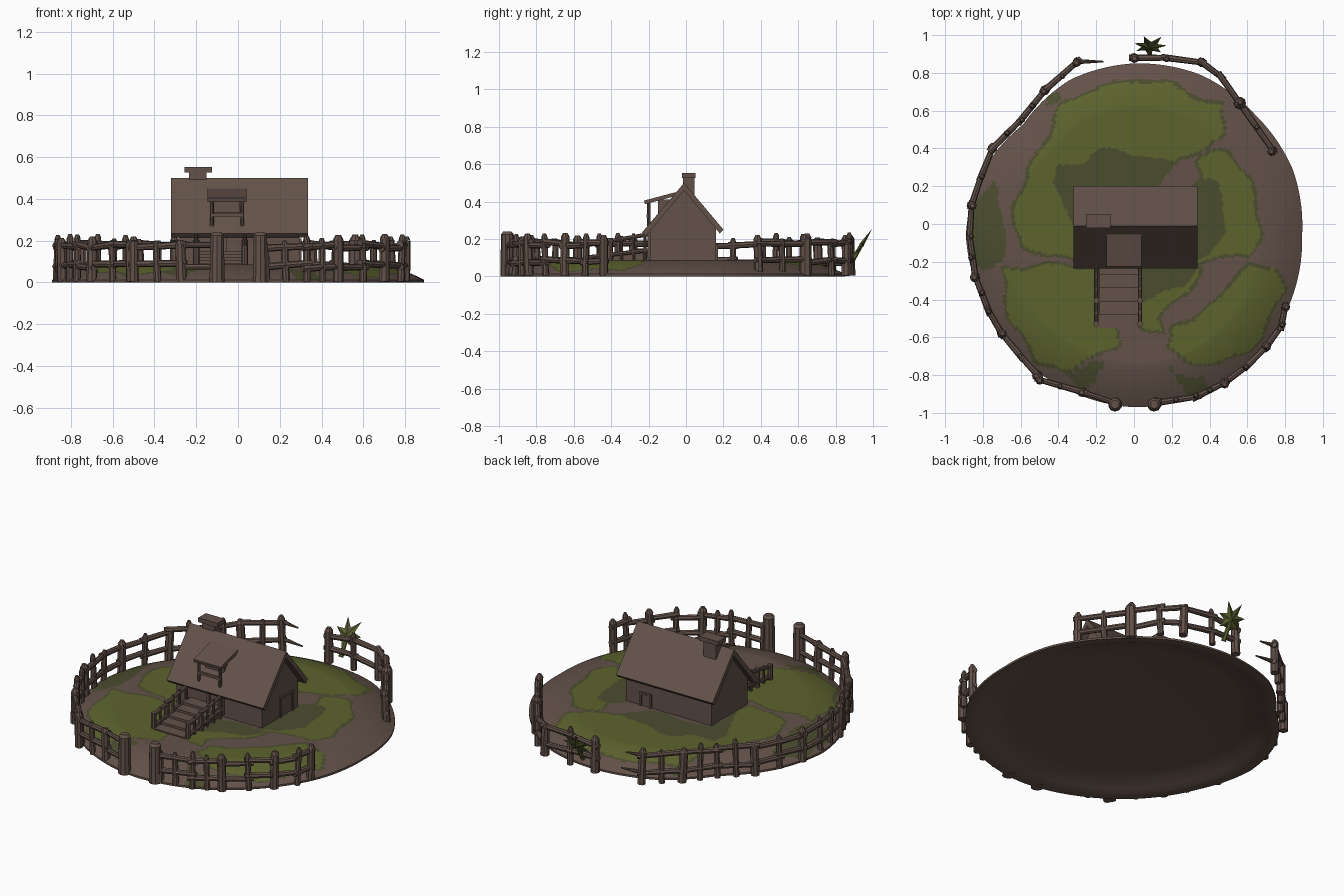
import bpy, bmesh, math, random
from mathutils import Vector, Matrix

if "Cube" in bpy.data.objects:
    bpy.data.objects.remove(bpy.data.objects["Cube"])
random.seed(4)

def material(name, col):
    m = bpy.data.materials.new(name)
    m.diffuse_color = (*col, 1)
    m.use_nodes = True
    m.node_tree.nodes["Principled BSDF"].inputs["Base Color"].default_value = m.diffuse_color
    return m
BROWN = material("earth brown", (0.125, 0.083, 0.067))
GREEN = material("grass green", (0.108, 0.125, 0.027))
DARK = material("dark grass", (0.070, 0.073, 0.028))

def finish(name, bm, mats, angle=35):
    bmesh.ops.recalc_face_normals(bm, faces=bm.faces)
    me = bpy.data.meshes.new(name)
    bm.to_mesh(me)
    bm.free()
    ob = bpy.data.objects.new(name, me)
    bpy.context.collection.objects.link(ob)
    for m in mats:
        me.materials.append(m)
    for o in bpy.context.selected_objects:
        o.select_set(False)
    ob.select_set(True)
    bpy.context.view_layer.objects.active = ob
    bpy.ops.object.shade_smooth_by_angle(angle=math.radians(angle))
    return ob

def box(bm, lo, hi, tilt=0):
    lo, hi = Vector(lo), Vector(hi)
    m = Matrix.Translation((lo + hi) / 2) @ Matrix.Rotation(tilt, 4, 'X') @ Matrix.Diagonal((*(hi - lo), 1))
    bmesh.ops.create_cube(bm, size=1, matrix=m)

def tube(bm, p, q, r1, r2=None, seg=8):
    p, q = Vector(p), Vector(q)
    d = q - p
    m = Matrix.Translation((p + q) / 2) @ d.to_track_quat('Z', 'Y').to_matrix().to_4x4()
    bmesh.ops.create_cone(bm, cap_ends=True, segments=seg, radius1=r1, radius2=r1 if r2 is None else r2,
                          depth=d.length, matrix=m)

def prism(bm, profile, x0, x1):
    f = bm.faces.new([bm.verts.new((x0, y, z)) for y, z in profile])
    ext = bmesh.ops.extrude_face_region(bm, geom=[f])['geom']
    bmesh.ops.translate(bm, verts=[v for v in ext if isinstance(v, bmesh.types.BMVert)], vec=(x1 - x0, 0, 0))

# ---- ground mound (a domed sheet), grass painted by outline ----
RADII = [.89, .91, .905, .92, .91, .89, .83, .87, .89, .87, .88, .89, .91, .91, .9, .9]
def rim(a):
    t = a / (2 * math.pi) * 16
    i, f = int(t), t - int(t)
    return RADII[i % 16] * (1 - f) + RADII[(i + 1) % 16] * f

def height(k):
    s = max(0, min(1, (1 - k) / 0.25))
    return 0.012 + 0.075 * s * (1.6 - 0.6 * s)

grass = [
    [(-.63, 0), (-.62, .12), (-.55, .3), (-.45, .45), (-.38, .62), (-.25, .7), (0, .76), (.2, .73), (.35, .66),
     (.47, .62), (.46, .47), (.38, .41), (.25, .35), (.1, .2), (-.3, .2), (-.3, -.17), (-.45, -.17), (-.6, -.1)],
    [(.35, .35), (.42, .38), (.5, .37), (.6, .25), (.65, .1), (.66, -.05), (.62, -.15), (.45, -.18), (.3, -.2),
     (.3, .2), (.36, .25)],
    [(-.68, -.25), (-.5, -.22), (-.3, -.23), (-.1, -.23), (-.1, -.66), (-.25, -.7), (-.34, -.78), (-.5, -.73),
     (-.58, -.6), (-.65, -.5), (-.68, -.4)],
    [(.0, -.23), (.36, -.23), (.27, -.35), (.13, -.5), (.15, -.58), (.06, -.55), (.0, -.5)],
    [(.62, -.21), (.75, -.25), (.79, -.35), (.72, -.5), (.62, -.65), (.45, -.74), (.3, -.72), (.18, -.66),
     (.2, -.56), (.33, -.5), (.45, -.4), (.55, -.28)]]
shade = [
    [(-.44, .2), (-.4, .3), (-.26, .33), (-.18, .4), (-.04, .38), (.08, .36), (.22, .32), (.1, .1), (-.25, .1),
     (-.3, -.1), (-.34, .06)],
    [(.3, .26), (.42, .23), (.48, .1), (.48, -.05), (.4, -.16), (.3, -.2)],
    [(0, -.2), (.34, -.23), (.25, -.33), (.12, -.38), (0, -.42)]]
patches = [
    [(-.85, .1), (-.75, .23), (-.69, .03), (-.68, -.22), (-.8, -.25), (-.87, -.1)],
    [(.18, -.74), (.24, -.8), (.36, -.8), (.38, -.87), (.27, -.92)],
    [(-.45, .62), (-.4, .62), (-.38, .66), (-.41, .69), (-.46, .67)],
    [(-.34, -.8), (-.22, -.72), (-.14, -.74), (-.2, -.83), (-.3, -.88)]]

def inside(x, y, poly):
    hit = False
    for (x1, y1), (x2, y2) in zip(poly, poly[1:] + poly[:1]):
        if (y1 > y) != (y2 > y) and x < (x2 - x1) * (y - y1) / (y2 - y1) + x1:
            hit = not hit
    return hit

def edge_dist(x, y, poly):
    best = 9
    for (x1, y1), (x2, y2) in zip(poly, poly[1:] + poly[:1]):
        dx, dy = x2 - x1, y2 - y1
        t = max(0, min(1, ((x - x1) * dx + (y - y1) * dy) / (dx * dx + dy * dy)))
        best = min(best, math.hypot(x - x1 - t * dx, y - y1 - t * dy))
    return best

def ground_colour(x, y):
    wx, wy = x + .012 * math.sin(23 * y), y + .012 * math.sin(21 * x + 1)
    for p in grass:
        if inside(wx, wy, p):
            return 2 if any(inside(wx, wy, s) for s in shade) else 1
    if any(inside(wx, wy, p) for p in patches) or min(edge_dist(wx, wy, p) for p in grass) < .016:
        return 2
    return 0

bm = bmesh.new()
N, K = 220, 76
def ring(k, z):
    out = []
    for i in range(N):
        a = 2 * math.pi * i / N
        r = rim(a) * k
        out.append(bm.verts.new((r * math.cos(a), r * math.sin(a) - .06, z)))
    return out
rings = [ring(k / K, height(k / K)) for k in range(1, K + 1)]
rings += [ring(k, max(0, height(k) - .035)) for k in (1, .97, .94, .9, .86, .82, .78, .74)]
bm.faces.new(rings[0])
bm.faces.new(rings[-1])
for n, (r0, r1) in enumerate(zip(rings, rings[1:])):
    for i in range(N):
        j = (i + 1) % N
        f = bm.faces.new((r0[i], r1[i], r1[j], r0[j]))
        if n < K - 1:
            c = f.calc_center_median()
            f.material_index = ground_colour(c.x, c.y)
finish("ground", bm, [BROWN, GREEN, DARK])

# ---- house ----
bm = bmesh.new()
prism(bm, [(-.19, .06), (.16, .06), (.16, .27), (-.01, .475), (-.19, .265)], -.285, .295)
finish("house_walls", bm, [BROWN])
bm = bmesh.new()
prism(bm, [(-.235, .235), (-.01, .5), (.2, .25), (.18, .23), (-.01, .46), (-.215, .215)], -.32, .335)
finish("roof", bm, [BROWN])
bm = bmesh.new()
box(bm, (-.235, -.015, .4), (-.15, .045, .54))
box(bm, (-.255, -.022, .527), (-.125, .052, .553))
finish("chimney", bm, [BROWN])

# dormer: box, leaning canopy and two posts
bm = bmesh.new()
box(bm, (-.115, -.15, .31), (.01, -.07, .41))
box(bm, (-.145, -.225, .408), (.04, -.05, .428), .26)
for x in (-.125, .02):
    tube(bm, (x, -.2, .27), (x, -.2, .405), .009)
box(bm, (-.13, -.21, .315), (.025, -.195, .33))
finish("dormer", bm, [BROWN])

# door and window frames
def frame_bars(a0, a1, z0, z1, w):
    return [(a0, a0 + w, z0, z1), (a1 - w, a1, z0, z1), (a0, a1, z1 - w, z1)]
bm = bmesh.new()
for a, b, c, d in frame_bars(-.07, .04, .1, .24, .016):
    box(bm, (a, -.205, c), (b, -.185, d))
for a, b, c, d in frame_bars(-.02, .11, .07, .21, .013):
    box(bm, (.29, a, c), (.303, b, d))
for a, b, c, d in frame_bars(.12, .2, .07, .17, .012):
    box(bm, (a, .155, c), (b, .17, d))
finish("door_frames", bm, [BROWN])

# ---- porch steps with railings ----
bm = bmesh.new()
for i in range(5):
    y = -.2 - .07 * i
    box(bm, (-.185, y - .07, .06), (.02, y + .005, .15 - .014 * i))
finish("porch_steps", bm, [BROWN])
bm = bmesh.new()
for x in (-.2, .032):
    tube(bm, (x, -.2, .225), (x, -.54, .165), .011)
    tube(bm, (x, -.2, .14), (x, -.54, .1), .011)
    for i in range(6):
        y = -.22 - .062 * i
        r = .015 if i in (3, 5) else .008
        tube(bm, (x, y, .06), (x, y, .24 - .012 * i), r)
finish("porch_railing", bm, [BROWN])

# ---- fence ----
def post(bm, x, y, h, r):
    lean = Vector((random.uniform(-.008, .008), random.uniform(-.008, .008), 0))
    p, q = Vector((x, y, .004)), Vector((x, y, h - .02)) + lean
    tube(bm, p, q, r, r * .92)
    tube(bm, q, q + Vector((0, 0, .02)), r * .92, r * .45)

def fence(name, path, gap):
    bm = bmesh.new()
    for n, ((x1, y1), (x2, y2)) in enumerate(zip(path, path[1:])):
        d = math.hypot(x2 - x1, y2 - y1)
        steps = max(1, round(d / gap))
        for i in range(steps):
            t = i / steps
            thick = .026 if i == 0 and n % 2 == 0 else .018
            post(bm, x1 + t * (x2 - x1), y1 + t * (y2 - y1), random.uniform(.195, .235), thick)
        for z in (.08, .174):
            j1, j2 = random.uniform(-.014, .014), random.uniform(-.014, .014)
            e = .025 / d
            tube(bm, (x1 - e * (x2 - x1), y1 - e * (y2 - y1), z + j1),
                 (x2 + e * (x2 - x1), y2 + e * (y2 - y1), z + j2), .018, .015)
    post(bm, *path[-1], .22, .024)
    finish(name, bm, [BROWN])

fence("fence_front_left", [(-.27, -.89), (-.5, -.825)], .11)
fence("fence_left", [(-.51, -.8), (-.6, -.7), (-.7, -.58), (-.77, -.46), (-.84, -.28), (-.87, -.06), (-.86, .1),
                     (-.81, .25), (-.75, .4), (-.6, .55), (-.47, .71), (-.3, .86)], .11)
fence("fence_front_right", [(.13, -.945), (.33, -.915), (.48, -.84), (.6, -.75), (.7, -.65), (.78, -.54),
                            (.8, -.44)], .1)
fence("fence_back_right", [(0, .88), (.17, .88), (.36, .855), (.46, .78), (.56, .64), (.735, .39)], .2)
bm = bmesh.new()
for z in (.075, .18):    # broken rail ends at the gaps
    tube(bm, (-.3, .86, z), (-.14 - z * .3, .86, z - .01), .014, .004)
    tube(bm, (-.27, -.89, z), (-.11, -.945, z), .014)
finish("loose_rails", bm, [BROWN])
bm = bmesh.new()
for x in (-.1, .107):
    tube(bm, (x, -.955, 0), (x, -.955, .225), .038, .034, 10)
    tube(bm, (x, -.955, .225), (x, -.955, .24), .034, .022, 10)
post(bm, .56, .64, .22, .034)
finish("gate_posts", bm, [BROWN])

# ---- leaning jagged shrub behind the back fence ----
bm = bmesh.new()
up = Vector((0, .11, .17)).normalized()
def on_plane(a, r):
    return Vector((.085, .94, .17)) + Vector((1, 0, 0)) * r * math.cos(a) + up * r * math.sin(a)
pts = []
for i, r in enumerate([.09, .11, .105, .09, .085, .085, .08]):
    a = i * 2 * math.pi / 7 + .1
    pts += [on_plane(a, r), on_plane(a + math.pi / 7, .045)]
vs = [bm.verts.new(p) for p in pts]
mids = [bm.verts.new(on_plane(0, 0) + s * Vector((0, -.17, .11)) * .06) for s in (1, -1)]
for i in range(len(vs)):
    for m in mids:
        bm.faces.new((vs[i], vs[(i + 1) % len(vs)], m)).material_index = i // 2 % 2
tube(bm, (.085, .875, .06), (.085, .94, .17), .014, .01, 6)
finish("shrub", bm, [GREEN, DARK], 20)
